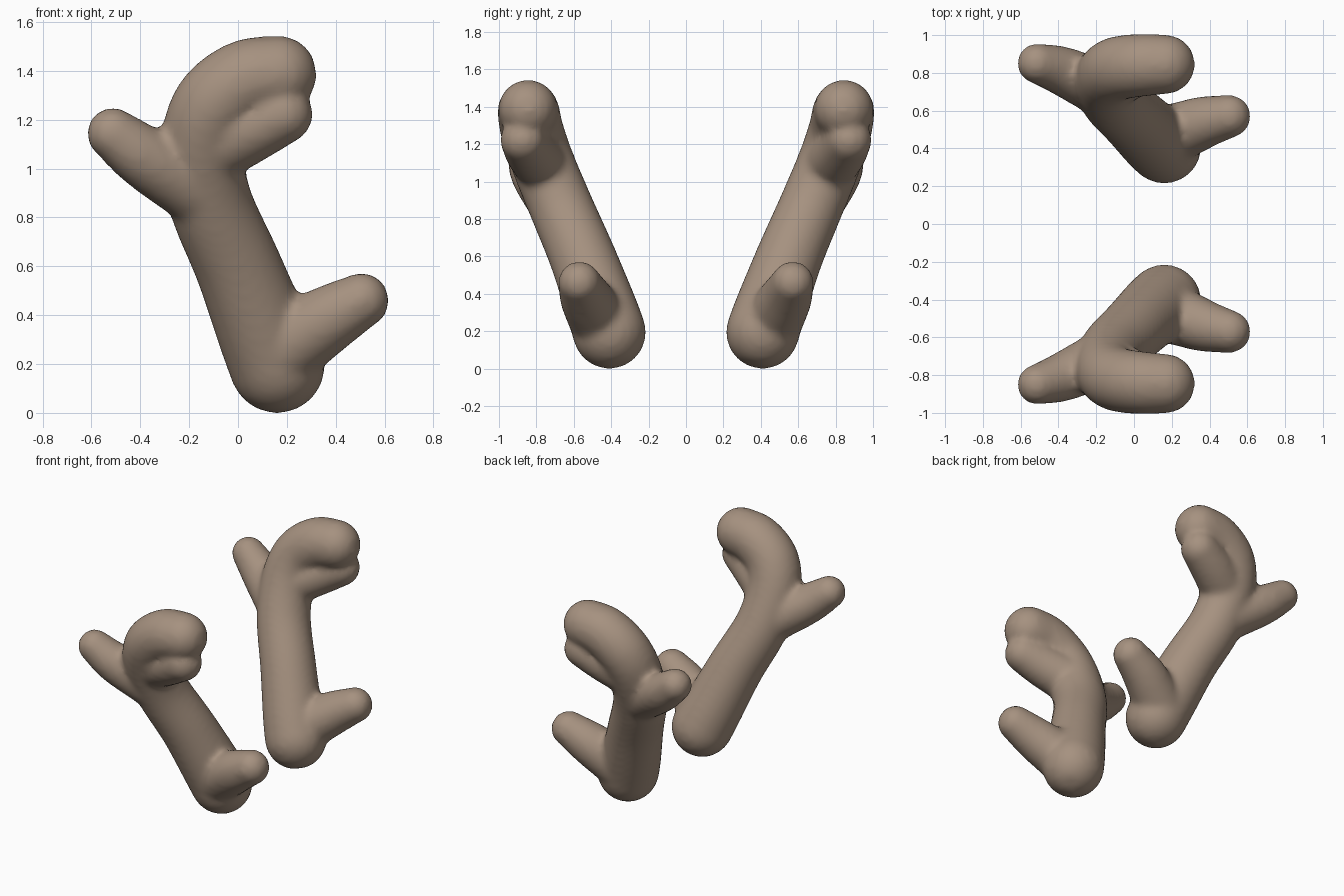
import bpy, bmesh, math
from mathutils import Vector

cube = bpy.data.objects.get("Cube")
if cube:
    bpy.data.objects.remove(cube, do_unlink=True)

horn = bpy.data.materials.new("warm brown horn")
horn.use_nodes = True
colour = (0.38, 0.285, 0.215, 1)
horn.diffuse_color = colour
shader = horn.node_tree.nodes["Principled BSDF"]
shader.inputs["Base Color"].default_value = colour
shader.inputs["Roughness"].default_value = 0.8

SIDES, STEPS, CAP = 24, 8, 6


def spline(points):
    """Smooth path through (x, y, z, radius) points."""
    pts = [Vector(p) for p in points]
    pts = [2 * pts[0] - pts[1]] + pts + [2 * pts[-1] - pts[-2]]
    path = []
    for a, b, c, d in zip(pts, pts[1:], pts[2:], pts[3:]):
        for i in range(STEPS):
            t = i / STEPS
            path.append(0.5 * (2 * b + (c - a) * t + (2 * a - 5 * b + 4 * c - d) * t * t
                               + (3 * b - a - 3 * c + d) * t ** 3))
    path.append(pts[-2])
    return path


def limb(bm, points):
    """Closed round tube with domed ends."""
    path = spline(points)
    centres = [p.to_3d() for p in path]
    radii = [p.w for p in path]
    start = (centres[1] - centres[0]).normalized()
    end = (centres[-1] - centres[-2]).normalized()
    angles = [math.pi / 2 * k / CAP for k in range(1, CAP)]
    rings = [(centres[0] - start * radii[0] * math.sin(a), start, radii[0] * math.cos(a))
             for a in reversed(angles)]
    for i, c in enumerate(centres):
        ahead = centres[min(i + 1, len(centres) - 1)]
        behind = centres[max(i - 1, 0)]
        rings.append((c, (ahead - behind).normalized(), radii[i]))
    rings += [(centres[-1] + end * radii[-1] * math.sin(a), end, radii[-1] * math.cos(a))
              for a in angles]

    loops = []
    for c, axis, r in rings:
        u = Vector((0, 1, 0)).cross(axis).normalized()
        v = axis.cross(u)
        turn = [2 * math.pi * k / SIDES for k in range(SIDES)]
        loops.append([bm.verts.new(c + r * (u * math.cos(t) + v * math.sin(t))) for t in turn])
    for lo, hi in zip(loops, loops[1:]):
        for k in range(SIDES):
            n = (k + 1) % SIDES
            bm.faces.new((lo[k], lo[n], hi[n], hi[k]))
    bm.faces.new(loops[0][::-1])
    bm.faces.new(loops[-1])


bm = bmesh.new()
# Main beam, curling over at the top
limb(bm, [(0.16, 0.41, 0.195, 0.197), (0.105, 0.455, 0.33, 0.191), (0, 0.555, 0.6, 0.178),
          (-0.115, 0.67, 0.87, 0.172), (-0.145, 0.765, 1.1, 0.17), (-0.095, 0.82, 1.26, 0.17),
          (0.03, 0.84, 1.36, 0.167), (0.165, 0.845, 1.387, 0.158)])
# Lower finger of the curl
limb(bm, [(-0.1, 0.77, 1.09, 0.15), (0.05, 0.83, 1.16, 0.138), (0.185, 0.872, 1.222, 0.122)])
# Outer prong
limb(bm, [(-0.18, 0.72, 0.925, 0.15), (-0.38, 0.81, 1.045, 0.13), (-0.512, 0.85, 1.143, 0.107)])
# Lower prong
limb(bm, [(0.19, 0.47, 0.265, 0.16), (0.36, 0.535, 0.378, 0.14), (0.505, 0.57, 0.46, 0.114)])
bmesh.ops.recalc_face_normals(bm, faces=bm.faces)

mesh = bpy.data.meshes.new("antlers")
bm.to_mesh(mesh)
bm.free()
mesh.materials.append(horn)
antlers = bpy.data.objects.new("antlers", mesh)
bpy.context.collection.objects.link(antlers)

# Fuse the limbs, soften the joints, then mirror for the pair
fuse = antlers.modifiers.new("fuse", "REMESH")
fuse.mode = "VOXEL"
fuse.voxel_size = 0.02
fuse.use_smooth_shade = True
soften = antlers.modifiers.new("soften", "SMOOTH")
soften.factor = 0.5
soften.iterations = 8
pair = antlers.modifiers.new("pair", "MIRROR")
pair.use_axis = (False, True, False)
